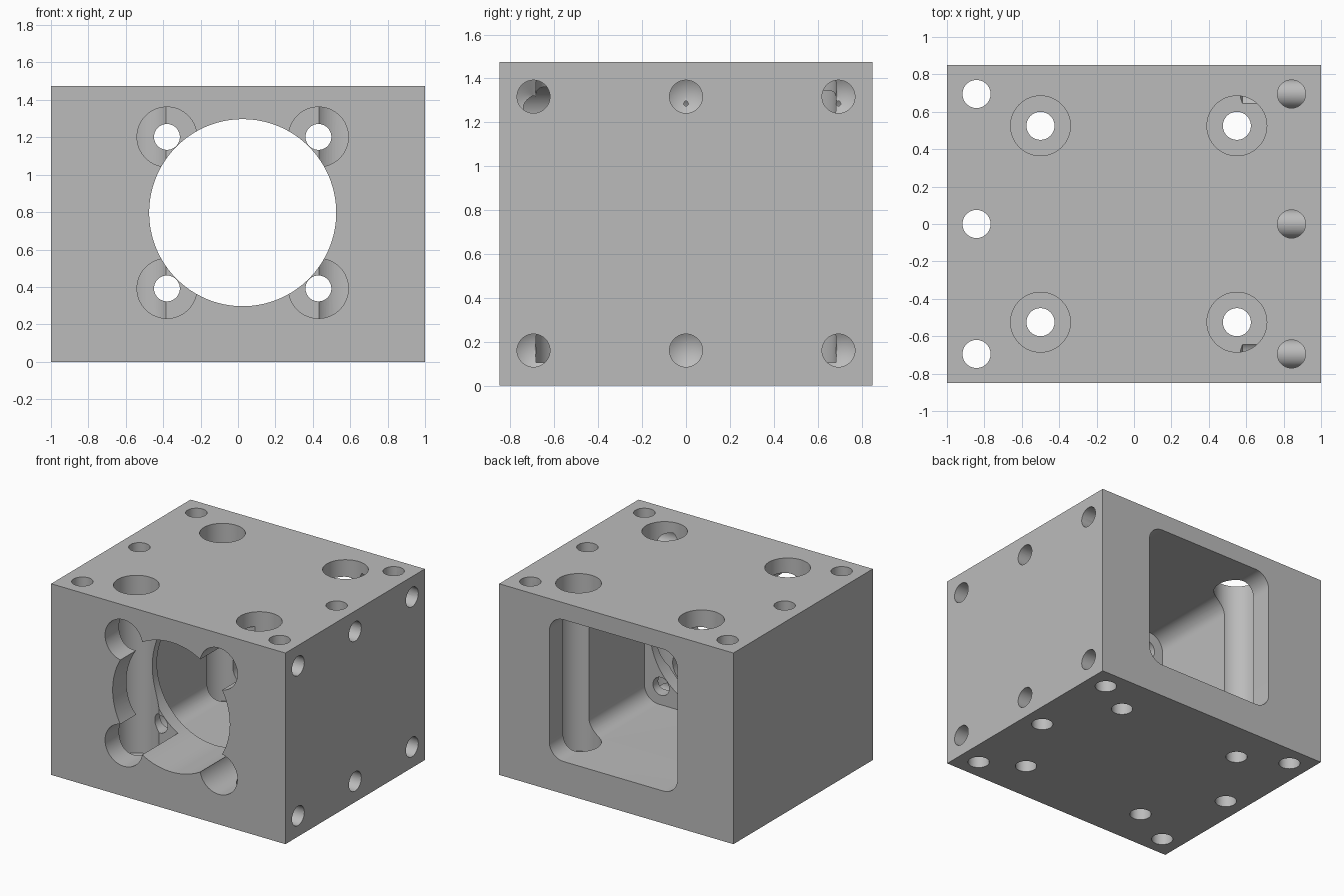
import bpy
import bmesh
import math
from mathutils import Vector

if "Cube" in bpy.data.objects:
    bpy.data.objects.remove(bpy.data.objects["Cube"], do_unlink=True)

HALF_X, HALF_Y, HEIGHT = 1.0, 0.85, 1.475
BORE_X, BORE_Z = 0.025, 0.797      # centre of the bore and the pocket
POCKET_FRONT = -0.31               # inner face of the front wall
OVER = 0.05                        # cutters overshoot the surface

metal = bpy.data.materials.new("machined grey")
metal.use_nodes = True
GREY = (0.5, 0.5, 0.5, 1)
metal.diffuse_color = GREY
metal.node_tree.nodes["Principled BSDF"].inputs["Base Color"].default_value = GREY


def make_object(name, bm):
    bmesh.ops.recalc_face_normals(bm, faces=bm.faces)
    mesh = bpy.data.meshes.new(name)
    bm.to_mesh(mesh)
    bm.free()
    mesh.materials.append(metal)
    obj = bpy.data.objects.new(name, mesh)
    bpy.context.collection.objects.link(obj)
    return obj


def drill(name, mouth, axis, profile, sides=64):
    """Turned cutter: profile is (depth, radius) pairs along the axis."""
    bm = bmesh.new()
    turn = Vector(axis).to_track_quat('Z', 'Y')
    rings = []
    for depth, radius in profile:
        count = sides if radius > 0 else 1
        rings.append([bm.verts.new(Vector(mouth) + turn @ Vector((
            radius * math.cos(math.tau * i / sides),
            radius * math.sin(math.tau * i / sides), depth)))
            for i in range(count)])
    for a, b in zip(rings, rings[1:]):
        for i in range(sides):
            j = (i + 1) % sides
            if len(b) == 1:
                bm.faces.new((a[i], a[j], b[0]))
            else:
                bm.faces.new((a[i], a[j], b[j], b[i]))
    bm.faces.new(rings[0])
    if len(rings[-1]) > 1:
        bm.faces.new(rings[-1])
    return make_object(name, bm)


def rounded_pocket(name, half, radius, y0, y1, steps=12):
    """Square prism along y with rounded corners."""
    bm = bmesh.new()
    inner = half - radius
    outline = []
    for corner, (sx, sz) in enumerate(((1, 1), (-1, 1), (-1, -1), (1, -1))):
        for k in range(steps + 1):
            t = math.pi / 2 * (corner + k / steps)
            outline.append(bm.verts.new((
                BORE_X + sx * inner + radius * math.cos(t), y0,
                BORE_Z + sz * inner + radius * math.sin(t))))
    face = bm.faces.new(outline)
    grown = bmesh.ops.extrude_face_region(bm, geom=[face])
    moved = [v for v in grown["geom"] if isinstance(v, bmesh.types.BMVert)]
    bmesh.ops.translate(bm, verts=moved, vec=(0, y1 - y0, 0))
    return make_object(name, bm)


# solid block
bm = bmesh.new()
bmesh.ops.create_cube(bm, size=1)
bmesh.ops.scale(bm, verts=bm.verts, vec=(2 * HALF_X, 2 * HALF_Y, HEIGHT))
bmesh.ops.translate(bm, verts=bm.verts, vec=(0, 0, HEIGHT / 2))
block = make_object("block", bm)

# pocket open to the back, and the large bore through the front wall
cutters = [
    rounded_pocket("pocket_cutter", 0.547, 0.12, POCKET_FRONT, HALF_Y + OVER),
    drill("bore_cutter", (BORE_X, -HALF_Y, BORE_Z), (0, 1, 0),
          [(-OVER, 0.5), (HALF_Y + POCKET_FRONT + OVER, 0.5)], 128),
]

for sx in (-1, 1):
    for s in (-1, 1):
        # counterbored holes from the top, stepping down near the floor
        cutters.append(drill(
            "top_bolt_cutter", (BORE_X + sx * 0.525, s * 0.525, HEIGHT), (0, 0, -1),
            [(-OVER, 0.16), (HEIGHT - 0.105, 0.16),
             (HEIGHT - 0.105, 0.075), (HEIGHT + OVER, 0.075)]))
        # counterbored holes around the front bore
        cutters.append(drill(
            "front_bolt_cutter", (BORE_X + sx * 0.405, -HALF_Y, BORE_Z + s * 0.405),
            (0, 1, 0), [(-OVER, 0.16), (0.435, 0.16), (0.435, 0.069), (0.6, 0.069)]))

for y in (-0.695, 0, 0.695):
    # plain vertical holes along both sides
    for sx in (-1, 1):
        cutters.append(drill("edge_hole_cutter", (sx * 0.842, y, HEIGHT), (0, 0, -1),
                             [(-OVER, 0.075), (HEIGHT + OVER, 0.075)]))
    # blind holes with drill tips in one side
    for z in (0.16, 1.317):
        cutters.append(drill("side_hole_cutter", (HALF_X, y, z), (-1, 0, 0),
                             [(-OVER, 0.075), (0.42, 0.075), (0.465, 0)]))

# cut everything and discard the cutters
bpy.ops.object.select_all(action='DESELECT')
bpy.context.view_layer.objects.active = block
block.select_set(True)
for cutter in cutters:
    cutter.hide_render = True
    cut = block.modifiers.new(cutter.name, 'BOOLEAN')
    cut.operation = 'DIFFERENCE'
    cut.solver = 'EXACT'
    cut.object = cutter
    bpy.ops.object.modifier_apply(modifier=cut.name)
    bpy.data.objects.remove(cutter, do_unlink=True)

bpy.ops.object.shade_smooth_by_angle(angle=math.radians(30))
